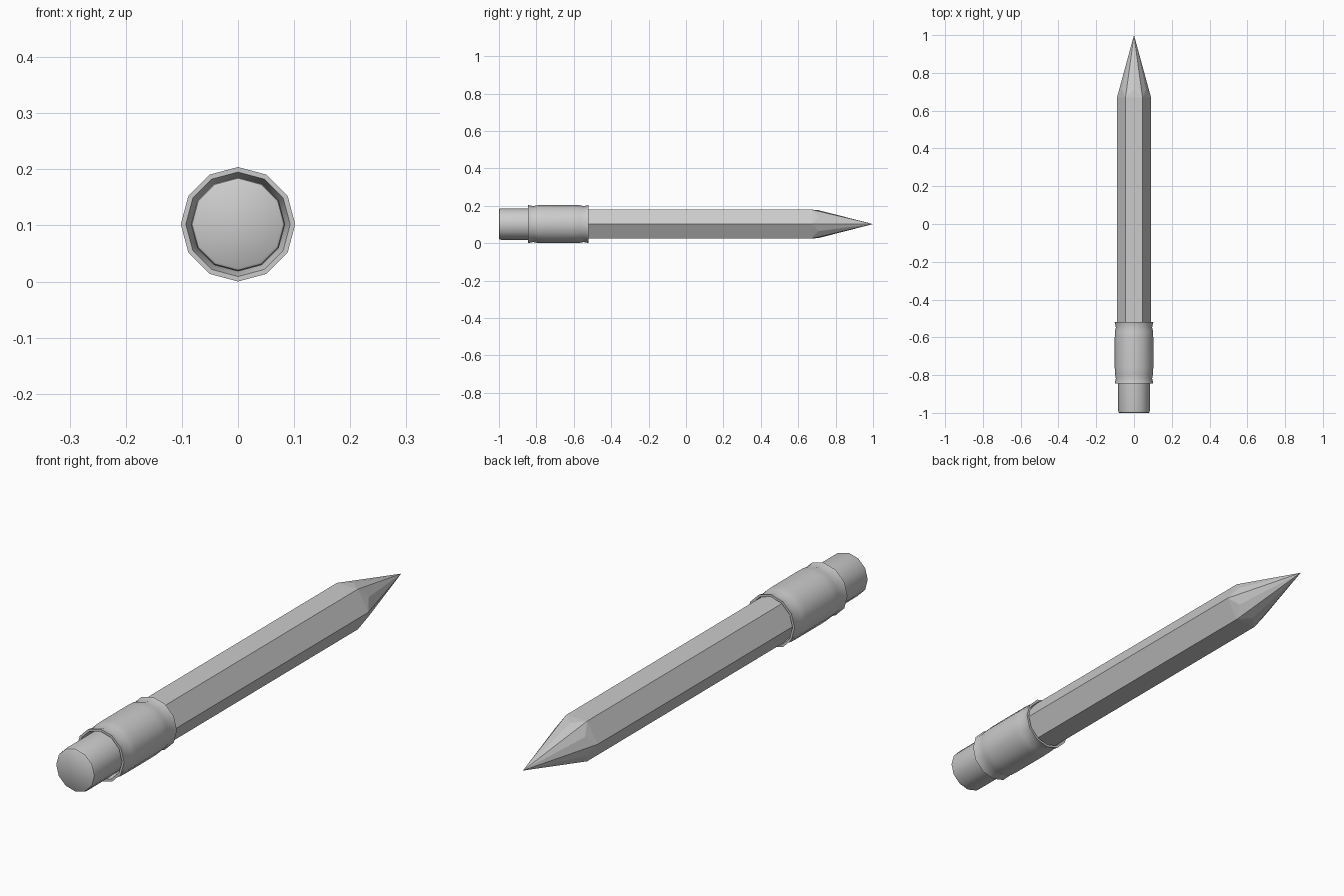
import bpy, bmesh, math

old = bpy.data.objects.get("Cube")
if old:
    bpy.data.objects.remove(old, do_unlink=True)

AXIS_Z = 0.102   # height of the long axis
SIDES = 12

grey = bpy.data.materials.new("plain_grey")
grey.use_nodes = True
grey.diffuse_color = (0.6, 0.6, 0.6, 1)
bsdf = next(n for n in grey.node_tree.nodes if n.type == "BSDF_PRINCIPLED")
bsdf.inputs["Base Color"].default_value = (0.6, 0.6, 0.6, 1)
bsdf.inputs["Roughness"].default_value = 0.6


def ring(bm, radius, y, sides=SIDES, turn=0.0):
    """A loop of vertices around the long axis."""
    verts = []
    for i in range(sides):
        a = math.tau * i / sides + turn
        verts.append(bm.verts.new((radius * math.cos(a), y, AXIS_Z + radius * math.sin(a))))
    return verts


def bridge(bm, a, b):
    n = len(a)
    for i in range(n):
        bm.faces.new((a[i], a[(i + 1) % n], b[(i + 1) % n], b[i]))


def finish(bm, name, smooth_angle=None):
    bmesh.ops.recalc_face_normals(bm, faces=bm.faces)
    mesh = bpy.data.meshes.new(name)
    bm.to_mesh(mesh)
    bm.free()
    mesh.materials.append(grey)
    obj = bpy.data.objects.new(name, mesh)
    bpy.context.collection.objects.link(obj)
    if smooth_angle:
        bpy.ops.object.select_all(action="DESELECT")
        obj.select_set(True)
        bpy.context.view_layer.objects.active = obj
        bpy.ops.object.shade_smooth_by_angle(angle=math.radians(smooth_angle))
    return obj


def lathe(name, profile, smooth_angle, closed=False):
    """Turn (y, radius) points around the long axis."""
    bm = bmesh.new()
    rings = [ring(bm, r, y) for y, r in profile]
    for a, b in zip(rings, rings[1:]):
        bridge(bm, a, b)
    if closed:
        bridge(bm, rings[-1], rings[0])
    else:
        bm.faces.new(rings[0])
        bm.faces.new(rings[-1])
    return finish(bm, name, smooth_angle)


# Six-sided shaft with a sharpened tip cut into twelve facets
bm = bmesh.new()
back = ring(bm, 0.09, -0.75, 6)
front = ring(bm, 0.09, 0.67, 6)
mids = ring(bm, 0.074, 0.71, 6, math.radians(30))
tip = bm.verts.new((0, 1.0, AXIS_Z))
bm.faces.new(back)
bridge(bm, back, front)
for i in range(6):
    nxt = (i + 1) % 6
    bm.faces.new((front[i], front[nxt], mids[i]))
    bm.faces.new((front[i], mids[i], tip))
    bm.faces.new((mids[i], front[nxt], tip))
finish(bm, "shaft")

# Crimped sleeve with flared, recessed rims
half = [(0.162, 0.093), (0.162, 0.102), (0.135, 0.096), (0.112, 0.101), (0.08, 0.102)]
middle = -0.682
outer = [(middle - d, r) for d, r in half] + [(middle + d, r) for d, r in reversed(half)]
inner = [(middle + 0.13, 0.085), (middle - 0.13, 0.083)]
lathe("sleeve", outer + inner, 40, closed=True)

# Eraser with a softened end
lathe("eraser", [(-1.0, 0.078), (-0.997, 0.082), (-0.988, 0.084), (-0.76, 0.084)], 40)
